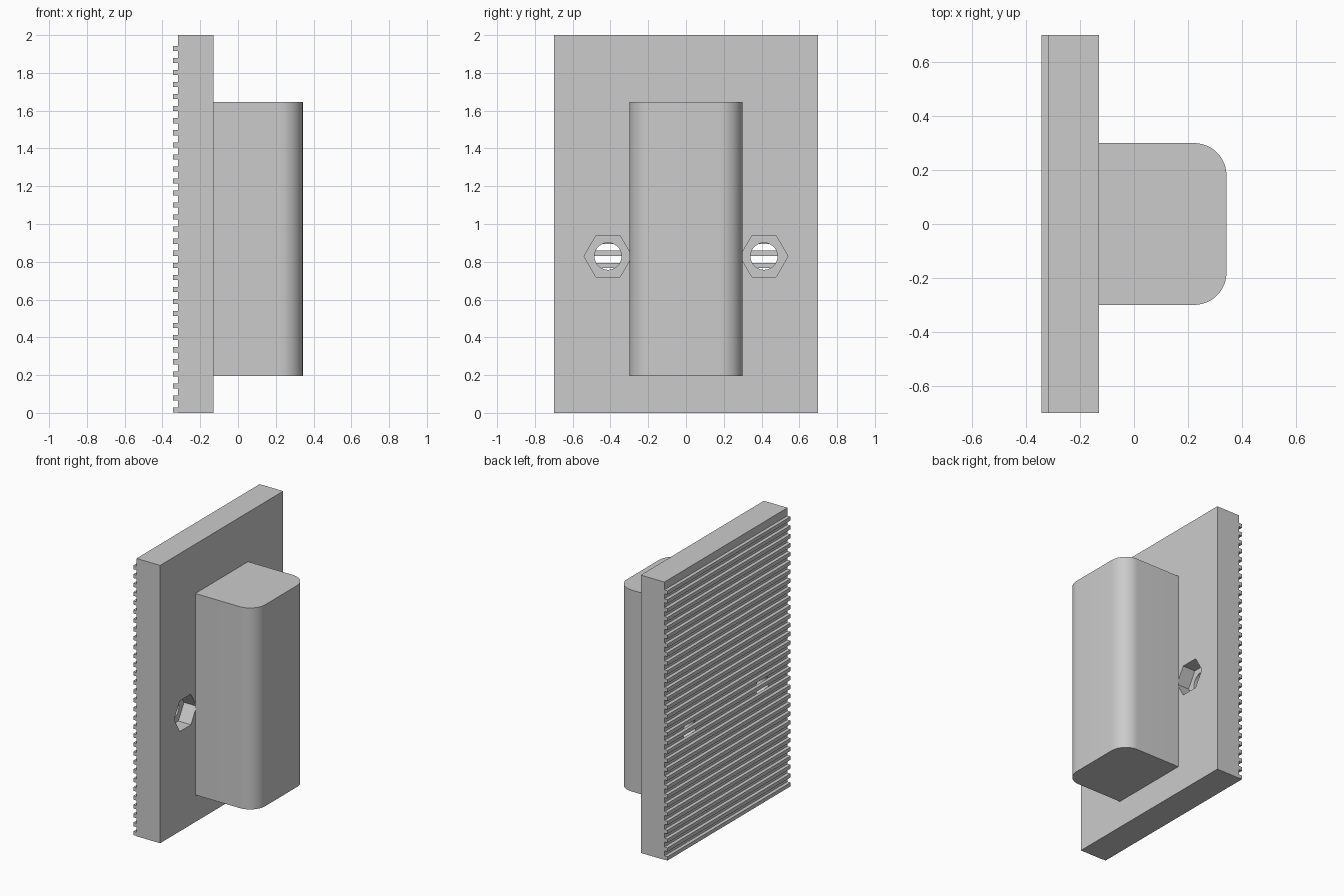
import bpy, bmesh, math

if "Cube" in bpy.data.objects:
    bpy.data.objects.remove(bpy.data.objects["Cube"])

grey = bpy.data.materials.new("light_grey")
grey.use_nodes = True
colour = (0.6, 0.6, 0.6, 1)
grey.diffuse_color = colour
grey.node_tree.nodes["Principled BSDF"].inputs["Base Color"].default_value = colour


def finish(name, bm):
    bmesh.ops.recalc_face_normals(bm, faces=bm.faces)
    mesh = bpy.data.meshes.new(name)
    bm.to_mesh(mesh)
    bm.free()
    mesh.materials.append(grey)
    obj = bpy.data.objects.new(name, mesh)
    bpy.context.collection.objects.link(obj)
    return obj


def prism(name, outline, x0, x1):
    """Extrude a (y, z) outline along x."""
    bm = bmesh.new()
    face = bm.faces.new([bm.verts.new((x0, y, z)) for y, z in outline])
    ext = bmesh.ops.extrude_face_region(bm, geom=[face])["geom"]
    verts = [v for v in ext if isinstance(v, bmesh.types.BMVert)]
    bmesh.ops.translate(bm, verts=verts, vec=(x1 - x0, 0, 0))
    return finish(name, bm)


def rect(half_width, z0, z1):
    return [(-half_width, z0), (half_width, z0), (half_width, z1), (-half_width, z1)]


def ring(y, z, r, n):
    return [(y + r * math.cos(math.tau * i / n), z + r * math.sin(math.tau * i / n))
            for i in range(n)]


def activate(obj):
    bpy.ops.object.select_all(action="DESELECT")
    obj.select_set(True)
    bpy.context.view_layer.objects.active = obj


BACK, FACE = -0.318, -0.13
HOLE_Y, HOLE_Z = 0.413, 0.829

# Plate with two bolt holes and hexagonal nut pockets
plate = prism("plate", rect(0.7, 0, 2), BACK, FACE)
for side in (-1, 1):
    for r, n, x0 in ((0.127, 6, FACE - 0.1), (0.0715, 48, BACK - 0.1)):
        cutter = prism("cutter", ring(side * HOLE_Y, HOLE_Z, r, n), x0, FACE + 0.1)
        cutter.hide_render = True
        mod = plate.modifiers.new("cut", "BOOLEAN")
        mod.operation = "DIFFERENCE"
        mod.solver = "EXACT"
        mod.object = cutter
        activate(plate)
        bpy.ops.object.modifier_apply(modifier=mod.name)
        bpy.data.objects.remove(cutter)
activate(plate)
bpy.ops.object.shade_smooth_by_angle(angle=math.radians(30))

# Belt teeth across the back of the plate
teeth = prism("belt_teeth", rect(0.7, 0.002, 0.029), -0.343, BACK)
array = teeth.modifiers.new("rows", "ARRAY")
array.count = 31
array.use_relative_offset = False
array.use_constant_offset = True
array.constant_offset_displace = (0, 0, 0.0638)

# Block with rounded outer upright edges
block = prism("mounting_block", rect(0.3, 0.195, 1.645), FACE, 0.343)
bm = bmesh.new()
bm.from_mesh(block.data)
edges = [e for e in bm.edges
         if all(v.co.x > 0 for v in e.verts)
         and abs(e.verts[0].co.z - e.verts[1].co.z) > 1]
bmesh.ops.bevel(bm, geom=edges, offset=0.12, segments=12, profile=0.5, affect="EDGES")
bm.to_mesh(block.data)
bm.free()
activate(block)
bpy.ops.object.shade_smooth_by_angle(angle=math.radians(30))
